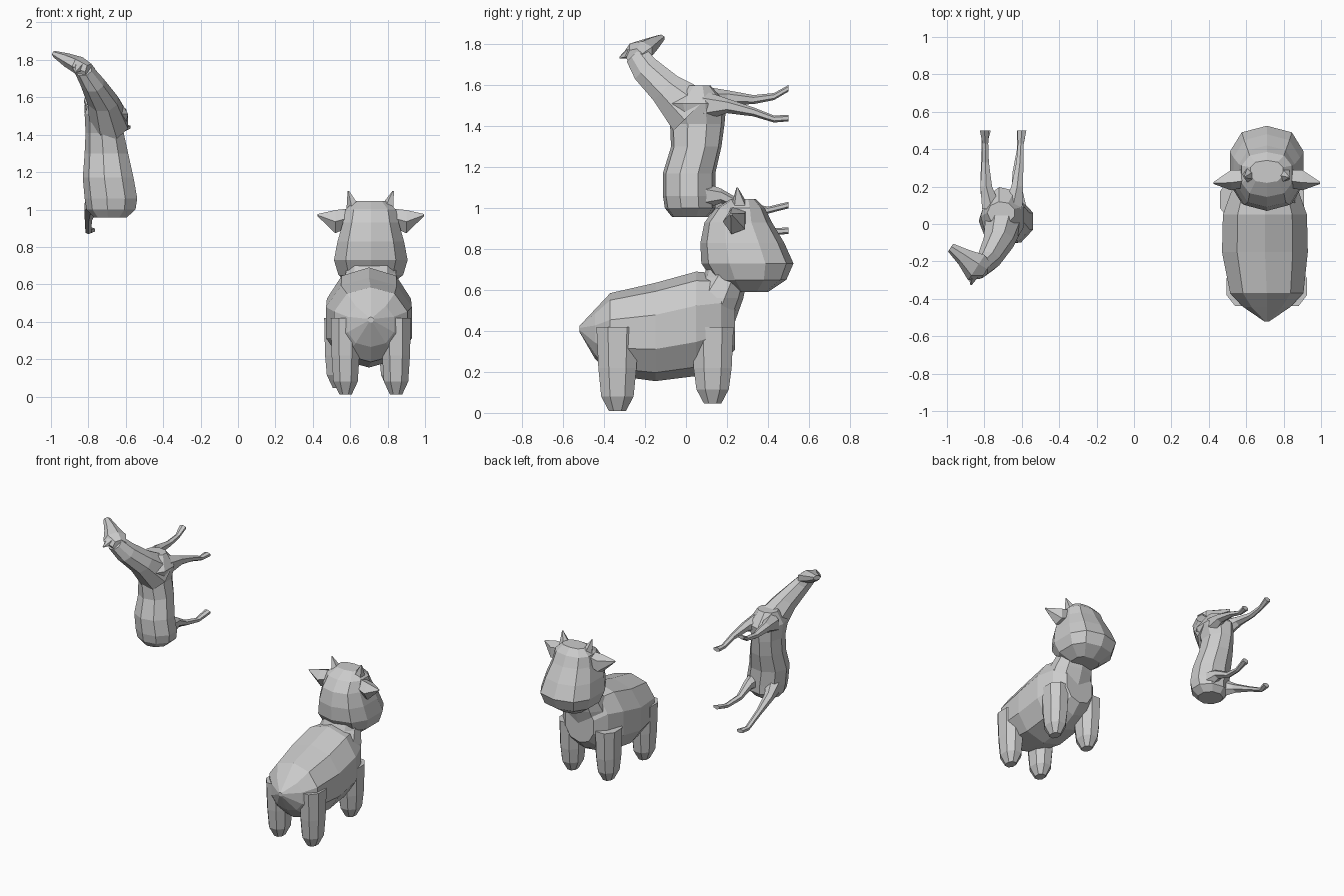
import bpy, bmesh, math
from mathutils import Vector

X, Y, Z = Vector((1, 0, 0)), Vector((0, 1, 0)), Vector((0, 0, 1))


def loft(name, rings, u, v, n=8, power=1.0, origin=(0, 0, 0)):
    """Skin rings (x, y, z, half_u, half_v) into a flat-faced closed body."""
    bm = bmesh.new()
    u, v, o = u.normalized(), v.normalized(), Vector(origin)
    loops = []
    for x, y, z, a, b in rings:
        loop = []
        for i in range(n):
            t = 2 * math.pi * (i + 0.5) / n
            c, s = math.cos(t), math.sin(t)
            c = math.copysign(abs(c) ** power, c)
            s = math.copysign(abs(s) ** power, s)
            loop.append(bm.verts.new(o + Vector((x, y, z)) + u * a * c + v * b * s))
        loops.append(loop)
    for p, q in zip(loops, loops[1:]):
        for i in range(n):
            j = (i + 1) % n
            bm.faces.new((p[i], p[j], q[j], q[i]))
    bm.faces.new(loops[0])
    bm.faces.new(loops[-1])
    bmesh.ops.recalc_face_normals(bm, faces=bm.faces)
    me = bpy.data.meshes.new(name)
    bm.to_mesh(me)
    bm.free()
    ob = bpy.data.objects.new(name, me)
    bpy.context.collection.objects.link(ob)
    return ob


# ---- Calf, facing +y ----
C = (0.71, 0, 0)
loft("calf_body", [(0, -.52, .41, .015, .015), (0, -.445, .385, .13, .12),
                   (0, -.37, .385, .205, .20), (-.01, -.15, .395, .24, .24),
                   (-.01, .05, .435, .235, .255), (-.01, .17, .46, .19, .22),
                   (-.01, .24, .45, .12, .14)], X, Z, 10, .9, C)
loft("calf_neck", [(0, .08, .42, .19, .15), (0, .14, .56, .17, .14),
                   (0, .19, .66, .14, .11), (0, .24, .75, .14, .12)], X, Y, 10, .9, C)
loft("calf_head", [(0, .31, .59, .10, .09), (0, .31, .65, .18, .18),
                   (0, .30, .73, .205, .225), (0, .275, .83, .185, .205),
                   (0, .255, .93, .155, .165), (0, .265, 1.0, .14, .12),
                   (0, .28, 1.045, .09, .06)], X, Y, 10, .8, C)

for s, side in ((-1, "left"), (1, "right")):
    loft("calf_ear_" + side, [(s * .10, .25, .96, .05, .05), (s * .19, .24, .935, .06, .065),
                              (s * .285, .22, .97, .006, .006)], Y, Z, 5, 1, C)
    loft("calf_horn_" + side, [(s * .085, .265, 1.0, .045, .05),
                               (s * .12, .25, 1.10, .004, .004)], X, Y, 5, 1, C)
    # legs: the front pair sits a little to the left
    for part, cx, cy, foot in (("hind", s * .135, -.335, .01),
                               ("front", s * .145 - .025, .13, .045)):
        loft(f"calf_{part}_leg_{side}",
             [(cx, cy, .42, .085, .11), (cx, cy, .22, .08, .10),
              (cx, cy, foot + .07, .07, .085), (cx, cy, foot, .035, .045)], X, Y, 8, .9, C)

# ---- Long-necked animal, body upright, legs toward +y ----
loft("tall_body", [(-.68, .02, .957, .09, .09), (-.675, .02, 1.0, .135, .125),
                   (-.675, .015, 1.06, .145, .13), (-.69, .015, 1.17, .14, .13),
                   (-.70, .05, 1.30, .12, .125), (-.71, .055, 1.41, .105, .135),
                   (-.70, .04, 1.51, .12, .16), (-.71, .06, 1.60, .075, .06)], X, Y, 9)
loft("tall_neck", [(-.69, .03, 1.47, .11, .14), (-.725, -.10, 1.585, .085, .09),
                   (-.78, -.20, 1.68, .065, .075), (-.83, -.25, 1.755, .05, .06)],
     X, Y + Z, 8)
HU = Vector((.55, .84, 0))
loft("tall_head", [(-.79, -.25, 1.735, .05, .045), (-.84, -.23, 1.765, .085, .05),
                   (-.91, -.175, 1.795, .05, .04), (-.98, -.125, 1.83, .026, .018)],
     HU, Z, 7)
for side, base, tip in (("left", (-.855, -.28, 1.76), (-.87, -.325, 1.735)),
                        ("right", (-.81, -.19, 1.74), (-.775, -.135, 1.70))):
    loft("tall_ear_" + side, [(*base, .03, .03), (*tip, .005, .005)], X, Z, 5)

leg_sizes = [(.06, .075), (.036, .036), (.022, .022), (.018, .017), (.028, .016)]
legs = {
    "tall_front_leg_left": [(-.76, .08, 1.52), (-.79, .2, 1.54), (-.795, .33, 1.53),
                            (-.795, .43, 1.545), (-.80, .5, 1.585)],
    "tall_front_leg_right": [(-.65, .08, 1.50), (-.625, .2, 1.50), (-.61, .33, 1.47),
                             (-.605, .43, 1.435), (-.6, .5, 1.44)],
    "tall_hind_leg_left": [(-.75, .06, 1.05), (-.79, .17, 1.01), (-.80, .30, .95),
                           (-.80, .43, .885), (-.79, .5, .89)],
    "tall_hind_leg_right": [(-.62, .06, 1.06), (-.625, .17, 1.06), (-.63, .28, 1.01),
                            (-.61, .4, .99), (-.6, .5, 1.015)],
}
for name, pts in legs.items():
    loft(name, [(*p, *r) for p, r in zip(pts, leg_sizes)], X, Z, 6)
